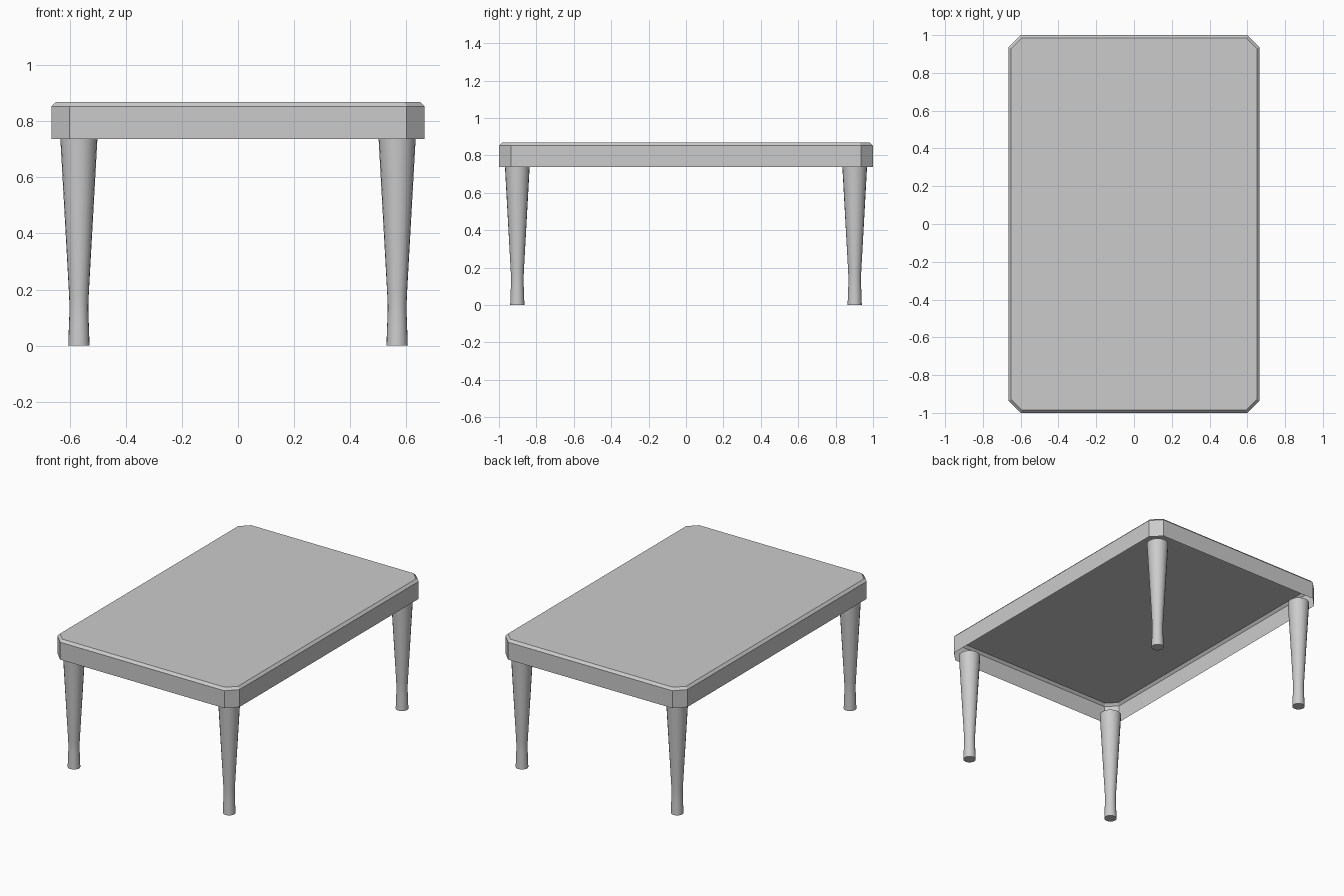
import bpy, bmesh, math

if "Cube" in bpy.data.objects:
    bpy.data.objects.remove(bpy.data.objects["Cube"])

TOP_Z, EDGE_Z, RIM_Z = 0.868, 0.852, 0.737


def new_object(name, bm):
    bmesh.ops.recalc_face_normals(bm, faces=bm.faces)
    mesh = bpy.data.meshes.new(name)
    bm.to_mesh(mesh)
    bm.free()
    obj = bpy.data.objects.new(name, mesh)
    bpy.context.collection.objects.link(obj)
    return obj


def bridge(bm, lower, upper):
    n = len(lower)
    for i in range(n):
        j = (i + 1) % n
        bm.faces.new((lower[i], lower[j], upper[j], upper[i]))


def octagon(bm, inset, z):
    # rectangle with clipped corners, offset evenly inwards
    a, b = 0.665 - inset, 1.0 - inset
    c = 0.065 - inset * (2 - math.sqrt(2))
    pts = [(a, c - b), (a, b - c), (a - c, b), (c - a, b),
           (-a, b - c), (-a, c - b), (c - a, -b), (a - c, -b)]
    return [bm.verts.new((x, y, z)) for x, y in pts]


# Tabletop: thin shell, open underneath, with a bevelled upper edge
bm = bmesh.new()
rings = [octagon(bm, 0, RIM_Z), octagon(bm, 0, EDGE_Z), octagon(bm, 0.015, TOP_Z)]
for low, high in zip(rings, rings[1:]):
    bridge(bm, low, high)
top_face = bm.faces.new(rings[-1])
bm.normal_update()
if top_face.normal.z < 0:
    top_face.normal_flip()
new_object("tabletop", bm)

# Legs: round taper with a slightly flared foot (radius, height)
PROFILE = [(0.038, 0), (0.036, 0.06), (0.034, 0.11), (0.0335, 0.14),
           (0.035, 0.18), (0.066, RIM_Z)]
SIDES = 20


def make_leg(name, x, y):
    bm = bmesh.new()
    rings = []
    for r, z in PROFILE:
        rings.append([bm.verts.new((x + r * math.cos(2 * math.pi * i / SIDES),
                                    y + r * math.sin(2 * math.pi * i / SIDES), z))
                      for i in range(SIDES)])
    for low, high in zip(rings, rings[1:]):
        bridge(bm, low, high)
    bm.faces.new(rings[0])
    bm.faces.new(rings[-1])
    leg = new_object(name, bm)
    bpy.ops.object.select_all(action='DESELECT')
    leg.select_set(True)
    bpy.context.view_layer.objects.active = leg
    bpy.ops.object.shade_smooth_by_angle(angle=math.radians(35))


for side, sx in (("left", -1), ("right", 1)):
    for end, sy in (("front", -1), ("back", 1)):
        make_leg(f"{end}_{side}_leg", sx * 0.567, sy * 0.902)
